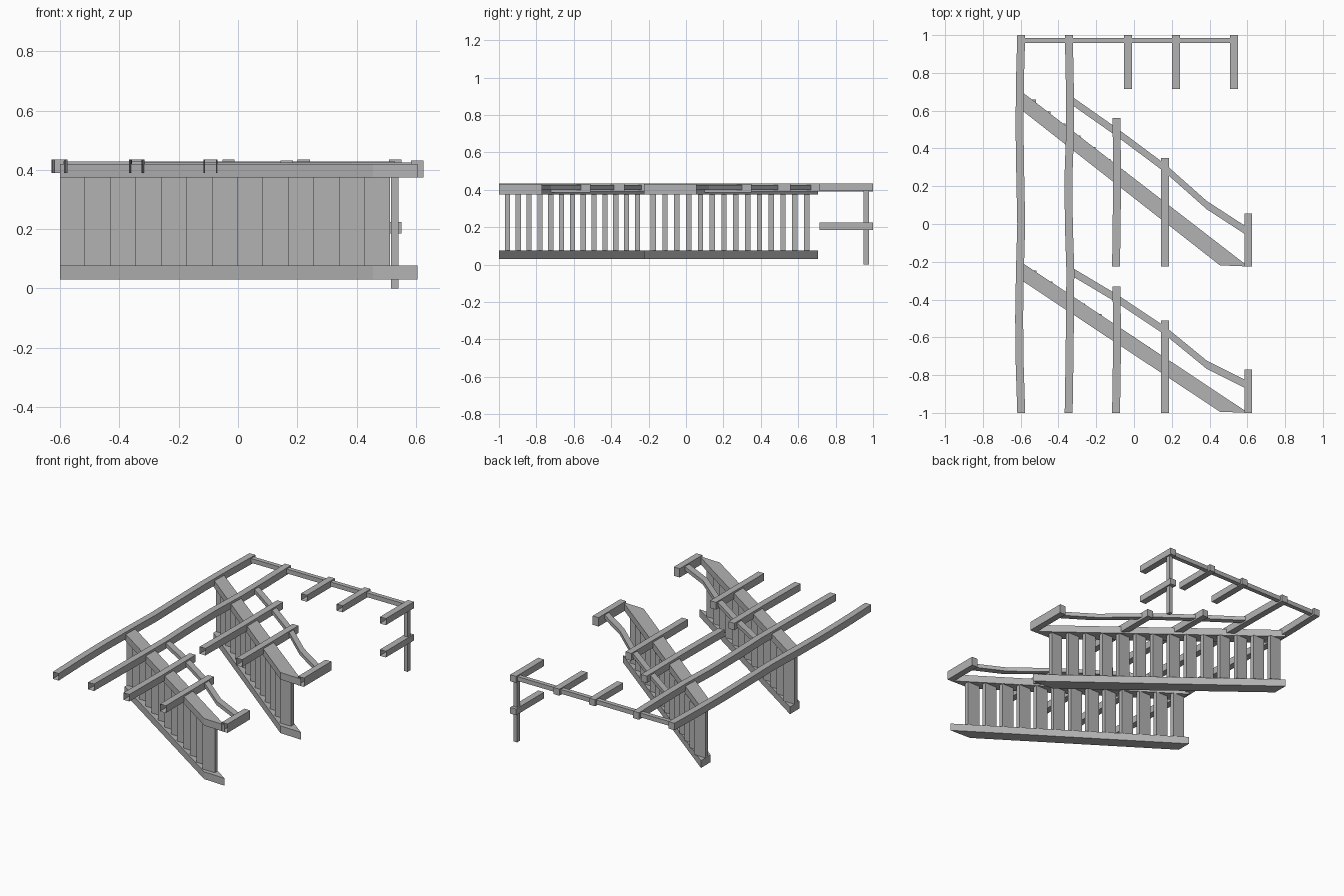
import bpy, bmesh
from mathutils import Vector

cube = bpy.data.objects.get("Cube")
if cube:
    bpy.data.objects.remove(cube, do_unlink=True)

grey = bpy.data.materials.new("plain grey")
grey.use_nodes = True
colour = (0.45, 0.45, 0.45, 1)
grey.diffuse_color = colour
grey.node_tree.nodes["Principled BSDF"].inputs["Base Color"].default_value = colour


def finish(name, bm):
    mesh = bpy.data.meshes.new(name)
    bm.to_mesh(mesh)
    bm.free()
    mesh.materials.append(grey)
    obj = bpy.data.objects.new(name, mesh)
    bpy.context.collection.objects.link(obj)
    return obj


def add_box(bm, x0, x1, y0, y1, z0, z1):
    verts = bmesh.ops.create_cube(bm, size=1)["verts"]
    for v in verts:
        v.co = Vector(((x0 + x1) / 2 + v.co.x * (x1 - x0),
                       (y0 + y1) / 2 + v.co.y * (y1 - y0),
                       (z0 + z1) / 2 + v.co.z * (z1 - z0)))


def box(name, *bounds):
    bm = bmesh.new()
    add_box(bm, *bounds)
    return finish(name, bm)


def sweep(name, path, side, z0, z1, cap_start=True):
    """Rectangular section, offset by +-side, joined along a plan path."""
    bm = bmesh.new()
    side = Vector(side)
    rings = []
    for p in path:
        a, b = Vector(p) - side, Vector(p) + side
        rings.append([bm.verts.new((q.x, q.y, z)) for q, z in
                      ((a, z0), (b, z0), (b, z1), (a, z1))])
    for r, s in zip(rings, rings[1:]):
        for i in range(4):
            j = (i + 1) % 4
            bm.faces.new((r[i], r[j], s[j], s[i]))
    if cap_start:
        bm.faces.new(rings[0])
    bm.faces.new(rings[-1][::-1])
    bmesh.ops.recalc_face_normals(bm, faces=bm.faces)
    return finish(name, bm)


def slab(name, outline, z0, z1):
    bm = bmesh.new()
    face = bm.faces.new([bm.verts.new((x, y, z0)) for x, y in outline])
    top = bmesh.ops.extrude_face_region(bm, geom=[face])["geom"]
    for v in top:
        if isinstance(v, bmesh.types.BMVert):
            v.co.z = z1
    bmesh.ops.recalc_face_normals(bm, faces=bm.faces)
    return finish(name, bm)


def beam(name, x, y0, y1, z0=0.39, z1=0.435, bends=(0, 0)):
    """Beam running front to back with an open front end."""
    n = len(bends) - 1
    path = [(x + b, y0 + (y1 - y0) * i / n) for i, b in enumerate(bends)]
    return sweep(name, path, (0.021, 0), z0, z1, cap_start=False)


# Long, slightly warped roof beams
beam("outer_long_beam", -0.6, -1, 1,
     bends=(0.003, -0.005, -0.008, -0.004, 0.003, -0.002, -0.006, -0.004, 0.003))
beam("inner_long_beam", -0.342, -1, 1,
     bends=(-0.004, 0.0, 0.003, 0.005, -0.003, -0.005, 0.004, 0.002, -0.003))

# Slatted fences: rear y of rails, front y, slat count, handrail path
fences = (
    ("front", -0.2, -0.295, -1.0, 13, -0.26, -0.955, (-0.33, -0.51, -0.77),
     ((-0.325, -0.255), (-0.09, -0.395), (0.165, -0.565), (0.385, -0.745), (0.585, -0.845))),
    ("rear", 0.705, 0.607, -0.225, 14, 0.645, -0.175, (0.56, 0.35, 0.055),
     ((-0.325, 0.65), (-0.09, 0.485), (0.165, 0.295), (0.385, 0.1), (0.585, -0.03))),
)
for label, back_y, inner_y, end_y, count, slat_a, slat_b, tips, handrail in fences:
    outline = ((-0.6, back_y), (-0.6, inner_y), (0.455, end_y + 0.006),
               (0.605, end_y))
    slab(label + "_bottom_rail", outline, 0.03, 0.077)
    slab(label + "_top_rail", outline, 0.375, 0.42)

    bm = bmesh.new()
    for i in range(count):
        t = i / (count - 1)
        x, y = -0.56 + 1.03 * t, slat_a + (slat_b - slat_a) * t
        half = 0.52 / (count - 1)
        add_box(bm, max(x - half, -0.6), x + half, y - 0.014, y + 0.014, 0.077, 0.375)
    finish(label + "_slats", bm)

    sweep(label + "_handrail", handrail, (0.0, 0.022), 0.4, 0.425)

    # Cross beams over each fence
    start = -1.0 if label == "front" else -0.225
    beam(label + "_cross_beam_a", -0.092, start, tips[0], bends=(-0.003, 0.002, 0.0))
    beam(label + "_cross_beam_b", 0.165, start, tips[1], z0=0.385, z1=0.432)
    beam(label + "_cross_beam_c", 0.605, start, tips[2], z0=0.375, z1=0.432)

# Back crossbar with its short beams
box("back_crossbar", -0.59, 0.53, 0.957, 0.985, 0.4, 0.428)
for i, x in enumerate((-0.032, 0.222, 0.53)):
    beam("short_beam_%d" % (i + 1), x, 0.715, 1.0, z0=0.393)

# Corner post with a lower arm
box("corner_post", 0.517, 0.542, 0.95, 0.978, 0, 0.4)
beam("lower_arm", 0.53, 0.715, 1.0, z0=0.185, z1=0.225)
